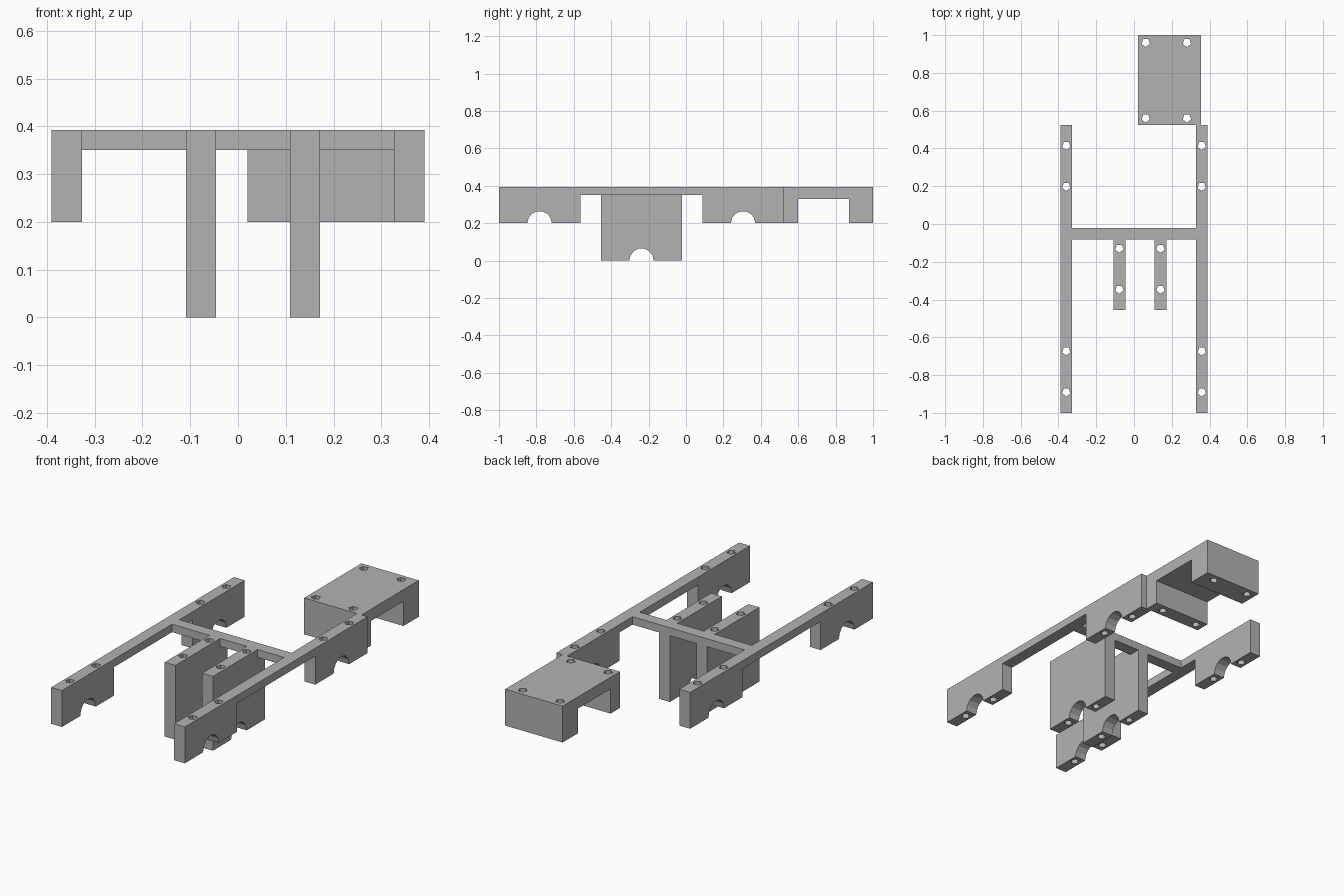
import bpy, bmesh
from math import sin, cos, pi
from mathutils import Matrix

if "Cube" in bpy.data.objects:
    bpy.data.objects.remove(bpy.data.objects["Cube"], do_unlink=True)

grey = bpy.data.materials.new("plain grey")
grey.use_nodes = True
colour = (0.45, 0.45, 0.45, 1)
grey.diffuse_color = colour
grey.node_tree.nodes["Principled BSDF"].inputs["Base Color"].default_value = colour

TOP, WEB, FOOT = 0.392, 0.35, 0.2   # top face, underside of thin bars, underside of blocks
WIDTH = 0.063                       # thickness of rails and legs


def make_object(name, bm):
    bmesh.ops.recalc_face_normals(bm, faces=bm.faces)
    mesh = bpy.data.meshes.new(name)
    bm.to_mesh(mesh)
    bm.free()
    obj = bpy.data.objects.new(name, mesh)
    bpy.context.collection.objects.link(obj)
    mesh.materials.append(grey)
    return obj


def extrude_profile(name, profile, x0, x1):
    """Sweep a closed (y, z) outline from x0 to x1."""
    bm = bmesh.new()
    face = bm.faces.new([bm.verts.new((x0, y, z)) for y, z in profile])
    swept = bmesh.ops.extrude_face_region(bm, geom=[face])["geom"]
    verts = [v for v in swept if isinstance(v, bmesh.types.BMVert)]
    bmesh.ops.translate(bm, verts=verts, vec=(x1 - x0, 0, 0))
    return make_object(name, bm)


def shaft_arch(y, z, radius=0.065, steps=7):
    """Half-round notch cut into an underside, listed towards +y."""
    return [(y - radius * cos(pi * i / steps), z + radius * sin(pi * i / steps))
            for i in range(steps + 1)]


def drill(obj, points):
    """Five-sided vertical bolt holes."""
    bm = bmesh.new()
    for x, y in points:
        place = Matrix.Translation((x, y, 0.2)) @ Matrix.Rotation(-pi / 2, 4, "Z")
        ring = [place @ Matrix.Rotation(2 * pi * i / 5, 4, "Z") for i in range(5)]
        verts = [bm.verts.new(m @ Matrix.Translation((0.023, 0, -0.5)).to_translation()) for m in ring]
        face = bm.faces.new(verts)
        swept = bmesh.ops.extrude_face_region(bm, geom=[face])["geom"]
        bmesh.ops.translate(bm, vec=(0, 0, 1),
                            verts=[v for v in swept if isinstance(v, bmesh.types.BMVert)])
    cutter = make_object(obj.name + "_hole_cutter", bm)
    mod = obj.modifiers.new("bolt holes", "BOOLEAN")
    mod.operation, mod.solver, mod.object = "DIFFERENCE", "EXACT", cutter
    bpy.context.view_layer.objects.active = obj
    bpy.ops.object.modifier_apply(modifier=mod.name)
    bpy.data.objects.remove(cutter, do_unlink=True)


# Side rails: thin bar with an arched bearing block at each end
rail_profile = ([(-1, TOP), (-1, FOOT)] + shaft_arch(-0.783, FOOT)
                + [(-0.565, FOOT), (-0.565, WEB), (0.087, WEB), (0.087, FOOT)]
                + shaft_arch(0.305, FOOT) + [(0.523, FOOT), (0.523, TOP)])
for name, x in (("right_rail", -0.39), ("left_rail", 0.39 - WIDTH)):
    rail = extrude_profile(name, rail_profile, x, x + WIDTH)
    drill(rail, [(x + WIDTH / 2, y) for y in (-0.89, -0.673, 0.198, 0.415)])

# Inner legs: tall plates with an arched notch at the foot
leg_profile = ([(-0.455, TOP), (-0.455, 0)] + shaft_arch(-0.238, 0)
               + [(-0.021, 0), (-0.021, TOP)])
leg_starts = (-0.109, 0.109)
for name, x in zip(("right_leg", "left_leg"), leg_starts):
    leg = extrude_profile(name, leg_profile, x, x + WIDTH)
    drill(leg, [(x + WIDTH / 2, y) for y in (-0.346, -0.129)])

# Crossbar: pieces filling the gaps between rails and legs
bar_profile = [(-0.083, TOP), (-0.083, WEB), (-0.021, WEB), (-0.021, TOP)]
starts = [-0.39 + WIDTH] + [x + WIDTH for x in leg_starts]
ends = list(leg_starts) + [0.39 - WIDTH]
for side, x0, x1 in zip(("right", "middle", "left"), starts, ends):
    extrude_profile("crossbar_" + side, bar_profile, x0, x1)

# Rear mount: box with an open channel running across its underside
mount_profile = [(0.523, TOP), (0.523, FOOT), (0.6, FOOT), (0.6, 0.33),
                 (0.872, 0.33), (0.872, FOOT), (1, FOOT), (1, TOP)]
mount = extrude_profile("rear_mount", mount_profile, 0.02, 0.355)
drill(mount, [(x, y) for x in (0.062, 0.28) for y in (0.56, 0.96)])
